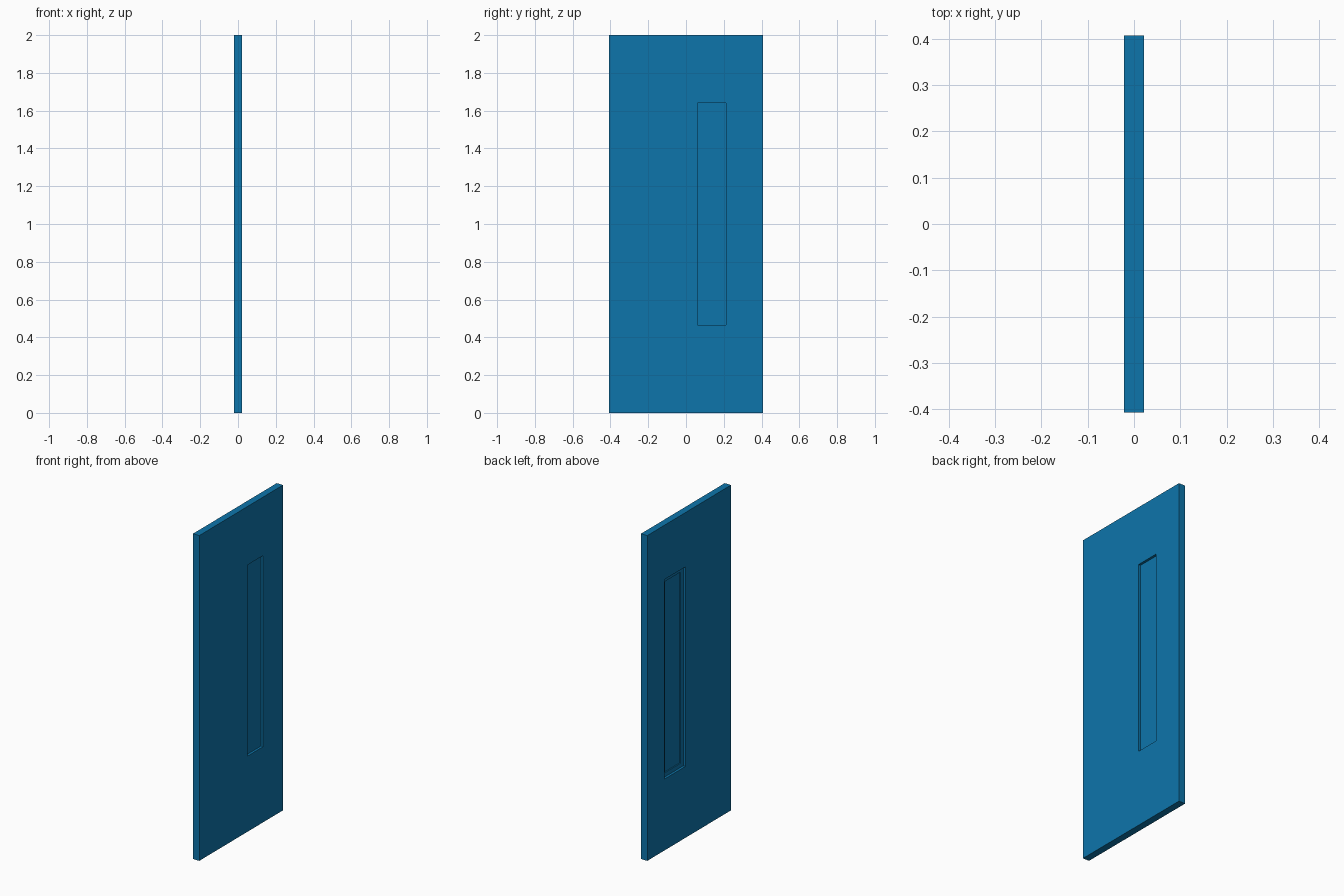
import bpy, bmesh

if "Cube" in bpy.data.objects:
    bpy.data.objects.remove(bpy.data.objects["Cube"])

T = 0.0215                      # half thickness of the door
FULL = (-0.407, 0.407, 0.0, 2.0)
HOLE = (0.062, 0.213, 0.465, 1.64)
STEP = 0.026                    # width of the glazing rebate
LEDGE = -0.007                  # x position of the rebate floor
REBATE = (HOLE[0] - STEP, HOLE[1] + STEP, HOLE[2] - STEP, HOLE[3] + STEP)

blue = bpy.data.materials.new("blue_paint")
blue.diffuse_color = (0.004, 0.178, 0.407, 1)
blue.use_nodes = True
blue.node_tree.nodes["Principled BSDF"].inputs["Base Color"].default_value = blue.diffuse_color


def finish(name, bm):
    bmesh.ops.recalc_face_normals(bm, faces=bm.faces)
    mesh = bpy.data.meshes.new(name)
    bm.to_mesh(mesh)
    bm.free()
    mesh.materials.append(blue)
    obj = bpy.data.objects.new(name, mesh)
    bpy.context.collection.objects.link(obj)
    return obj


def rect(bm, x, r):
    y0, y1, z0, z1 = r
    return [bm.verts.new((x, y, z)) for y, z in ((y0, z0), (y1, z0), (y1, z1), (y0, z1))]


def bridge(bm, a, b):
    for i in range(4):
        j = (i + 1) % 4
        bm.faces.new((a[i], a[j], b[j], b[i]))


# Door leaf: rectangular loops joined in a closed ring around a stepped opening
bm = bmesh.new()
loops = [rect(bm, x, r) for x, r in (
    (T, FULL), (-T, FULL), (-T, REBATE), (LEDGE, REBATE), (LEDGE, HOLE), (T, HOLE))]
for i, loop in enumerate(loops):
    bridge(bm, loop, loops[(i + 1) % len(loops)])
finish("door_leaf", bm)

# Window pane: thin panel set into the opening
bm = bmesh.new()
front, back = rect(bm, 0.007, HOLE), rect(bm, 0.0, HOLE)
bridge(bm, front, back)
bm.faces.new(front)
bm.faces.new(back)
finish("window_pane", bm)
